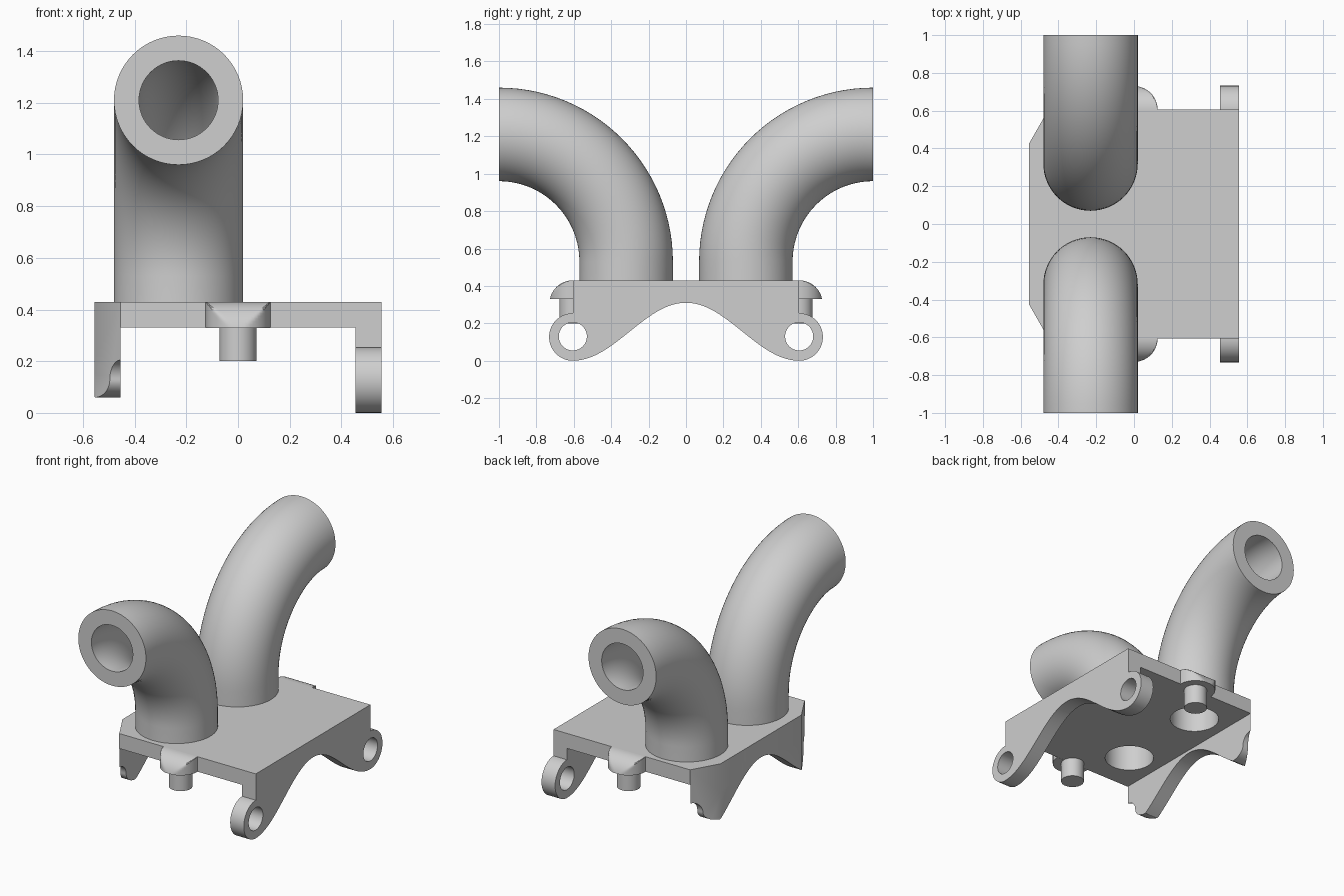
import bpy, bmesh
from math import pi, sin, cos
from mathutils import Matrix, Vector

if "Cube" in bpy.data.objects:
    bpy.data.objects.remove(bpy.data.objects["Cube"])

mat = bpy.data.materials.new("light_grey")
mat.diffuse_color = (0.62, 0.62, 0.62, 1)
mat.use_nodes = True
mat.node_tree.nodes["Principled BSDF"].inputs["Base Color"].default_value = mat.diffuse_color


def finish(name, bm, mirror=False):
    bmesh.ops.remove_doubles(bm, verts=bm.verts, dist=1e-5)
    bmesh.ops.recalc_face_normals(bm, faces=bm.faces)
    me = bpy.data.meshes.new(name)
    bm.to_mesh(me)
    bm.free()
    me.materials.append(mat)
    ob = bpy.data.objects.new(name, me)
    bpy.context.collection.objects.link(ob)
    if mirror:
        m = ob.modifiers.new("mirror", 'MIRROR')
        m.use_axis = (False, True, False)
        m.use_mirror_merge = False
    bpy.ops.object.select_all(action='DESELECT')
    ob.select_set(True)
    bpy.context.view_layer.objects.active = ob
    bpy.ops.object.shade_smooth_by_angle(angle=0.6)
    return ob


def arc(cu, cv, ru, rv, a, b, n):
    return [(cu + ru * cos(a + (b - a) * i / n), cv + rv * sin(a + (b - a) * i / n))
            for i in range(n + 1)]


def circle(cu, cv, r, n=64):
    return arc(cu, cv, r, r, 0, 2 * pi, n)[:-1]


def slab(loops, lo, hi, matrix):
    """Outline plus hole loops, extruded from lo to hi."""
    cu = bpy.data.curves.new("outline", 'CURVE')
    cu.dimensions = '2D'
    cu.fill_mode = 'BOTH'
    cu.extrude = (hi - lo) / 2
    for pts in loops:
        s = cu.splines.new('POLY')
        s.points.add(len(pts) - 1)
        for p, (u, v) in zip(s.points, pts):
            p.co = (u, v, 0, 1)
        s.use_cyclic_u = True
    ob = bpy.data.objects.new("outline", cu)
    bpy.context.collection.objects.link(ob)
    dg = bpy.context.evaluated_depsgraph_get()
    me = bpy.data.meshes.new_from_object(ob.evaluated_get(dg))
    bm = bmesh.new()
    bm.from_mesh(me)
    bpy.data.objects.remove(ob)
    bpy.data.curves.remove(cu)
    bpy.data.meshes.remove(me)
    bm.transform(matrix @ Matrix.Translation((0, 0, (lo + hi) / 2)))
    bmesh.ops.remove_doubles(bm, verts=bm.verts, dist=1e-5)
    return bm


ALONG_X = Matrix(((0, 0, 1, 0), (1, 0, 0, 0), (0, 1, 0, 0), (0, 0, 0, 1)))
W, E, TOP, UNDER = 0.605, 0.127, 0.43, 0.33   # half width, ear radius, plate heights
TX, TY = -0.23, 0.32                          # tube foot


def wave(y):
    return 0.155 * (1 + cos(pi * y / W))


def symmetric(right, end):
    """Right edge going down, wavy underside, mirrored left edge."""
    under = [(y, wave(y)) for y in (end * (1 - i / 24) for i in range(1, 48))]
    return right + under + [(-u, v) for u, v in reversed(right)]


# plate with the two tube bores
bm = slab([[(-.455, -W), (.455, -W), (.455, W), (-.455, W)],
           circle(TX, TY, .153), circle(TX, -TY, .153)], UNDER, TOP, Matrix())
finish("plate", bm)

# right wall with round ears and holes
ear = [(W, TOP)] + arc(W, E, E, E, pi / 2, -pi / 2, 32)
bm = slab([symmetric(ear, W), circle(W, .13, .075), circle(-W, .13, .075)],
          .455, .555, ALONG_X)
finish("eared_wall", bm)

# left wall with hooked feet and slanted ends
hook = ([(W, TOP)] + arc(W, .13, .075, .075, pi / 2, pi, 16)
        + arc(.43, .13, .1, .07, 0, -pi / 2, 16)[1:])
bm = slab([symmetric(hook, .43)], -.555, -.455, ALONG_X)
for s in (1, -1):
    bmesh.ops.bisect_plane(bm, geom=bm.verts[:] + bm.edges[:] + bm.faces[:],
                           plane_co=(-.456, s * .6, 0),
                           plane_no=Vector((-.175, s * .1, 0)).normalized(),
                           clear_outer=True)
    bmesh.ops.holes_fill(bm, edges=[e for e in bm.edges if e.is_boundary], sides=0)
finish("hooked_wall", bm)

# bent tubes: outer skin up, inner skin back down
R, N, STEPS = 0.68, 64, 28
path = [(TY, TOP, pi)] + [(1 + R * cos(a), .53 + R * sin(a), a)
                          for a in (pi - pi / 2 * i / STEPS for i in range(STEPS + 1))]
bm = bmesh.new()
rings = []
for r, pts in ((.25, path), (.153, path[::-1])):
    for y, z, a in pts:
        rings.append([bm.verts.new((TX + r * cos(t), y + r * sin(t) * cos(a), z + r * sin(t) * sin(a)))
                      for t in (2 * pi * k / N for k in range(N))])
for i, ring in enumerate(rings):
    nxt = rings[(i + 1) % len(rings)]
    for k in range(N):
        j = (k + 1) % N
        bm.faces.new((ring[k], ring[j], nxt[j], nxt[k]))
finish("bent_tubes", bm, mirror=True)

# side tabs: a half disc crossed with a quarter round
r, M = .125, 32
bm = bmesh.new()
levels = []
for k in range(14, -1, -1):
    t0 = pi * k / M
    levels.append([bm.verts.new((r * cos(t), W + r * min(sin(t), sin(t0)), TOP - r + r * cos(t0)))
                   for t in (pi * i / M for i in range(M + 1))])
bm.faces.new(levels[0])
for a, b in zip(levels, levels[1:]):
    for i in range(M + 1):
        j = (i + 1) % (M + 1)
        bm.faces.new((a[i], a[j], b[j], b[i]))
finish("side_tabs", bm, mirror=True)

# pegs under the tabs
bm = bmesh.new()
bmesh.ops.create_cone(bm, cap_ends=True, segments=48, radius1=.072, radius2=.072, depth=.14,
                      matrix=Matrix.Translation((0, W, .27)))
finish("pegs", bm, mirror=True)
